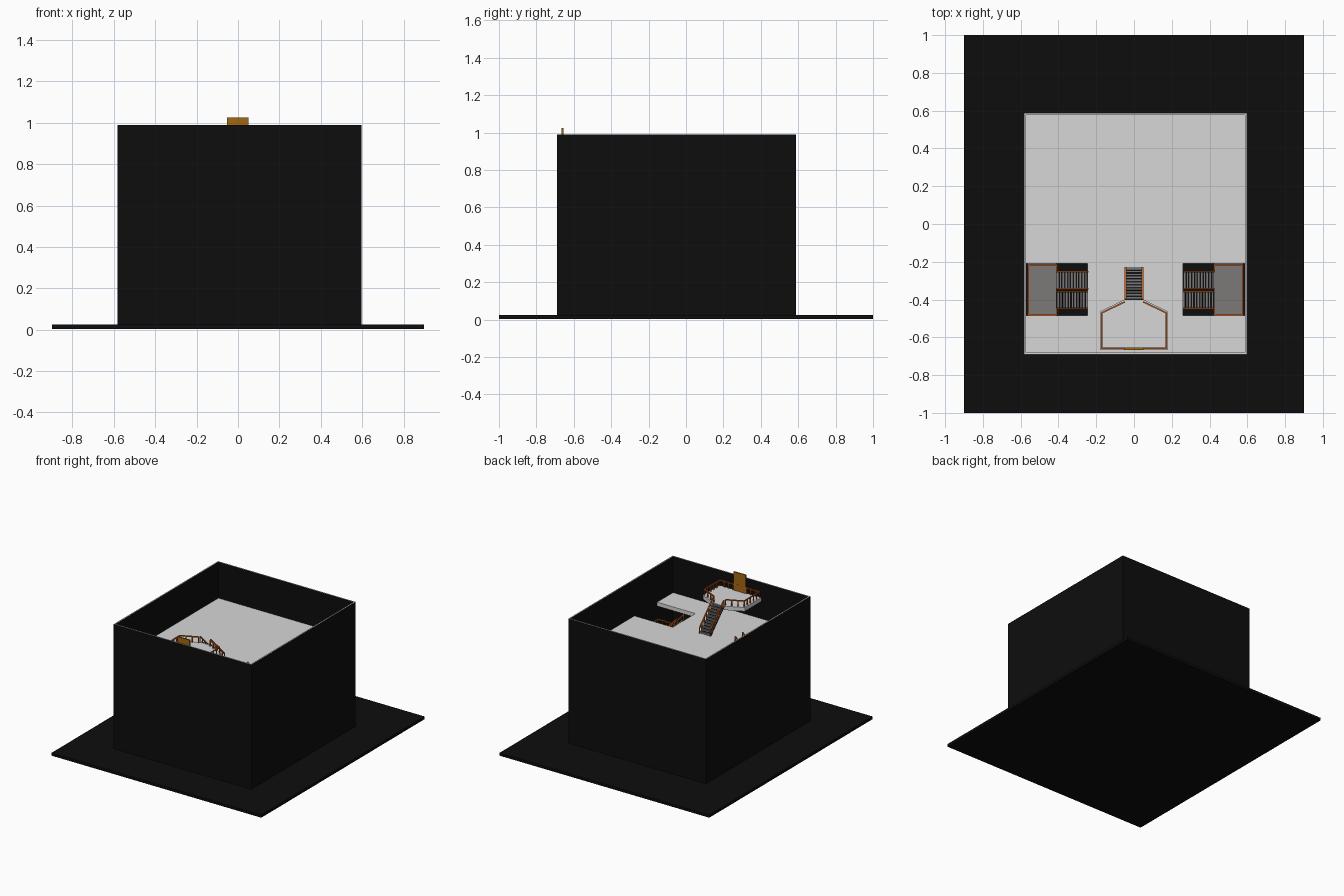
import bpy, bmesh
from mathutils import Vector, Matrix

if "Cube" in bpy.data.objects:
    bpy.data.objects.remove(bpy.data.objects["Cube"])


def material(name, rgb):
    m = bpy.data.materials.new(name)
    m.use_nodes = True
    m.diffuse_color = (*rgb, 1)
    m.node_tree.nodes["Principled BSDF"].inputs["Base Color"].default_value = (*rgb, 1)
    return m


BLACK = material("black", (0.004, 0.004, 0.004))
PALE = material("pale grey", (0.68, 0.68, 0.68))
STONE = material("stair grey", (0.2, 0.19, 0.19))
ORANGE = material("rail orange", (0.58, 0.12, 0.015))
BROWN = material("panel brown", (0.36, 0.14, 0.006))

CX = 0.007            # middle of the building
W = 0.59              # half width of the building
Y0, Y1 = -0.69, 0.588
RISE, RUN = 0.172, 0.165
RAIL_H = 0.045


def finish(name, bm, *mats):
    bmesh.ops.recalc_face_normals(bm, faces=bm.faces)
    me = bpy.data.meshes.new(name)
    bm.to_mesh(me)
    bm.free()
    for m in mats:
        me.materials.append(m)
    ob = bpy.data.objects.new(name, me)
    bpy.context.collection.objects.link(ob)
    return ob


def add_box(bm, lo, hi):
    lo, hi = Vector(lo), Vector(hi)
    mat = Matrix.Translation((lo + hi) / 2) @ Matrix.Diagonal((*(hi - lo), 1))
    bmesh.ops.create_cube(bm, size=1, matrix=mat)


def add_bar(bm, a, b, width, height):
    """Box whose long axis runs from a to b."""
    a, b = Vector(a), Vector(b)
    d = b - a
    rot = d.to_track_quat('Y', 'Z').to_matrix().to_4x4()
    mat = Matrix.Translation((a + b) / 2) @ rot @ Matrix.Diagonal((width, d.length, height, 1))
    bmesh.ops.create_cube(bm, size=1, matrix=mat)


def add_rail(bm, points, spacing=0.04):
    """Handrail and posts standing on a path."""
    up = Vector((0, 0, RAIL_H))
    for a, b in zip(points, points[1:]):
        a, b = Vector(a), Vector(b)
        add_bar(bm, a + up, b + up, 0.008, 0.008)
        n = max(1, round((b - a).length / spacing))
        for i in range(n + 1):
            p = a.lerp(b, i / n)
            add_box(bm, p - Vector((0.003, 0.003, 0.01)), p + up + Vector((0.003, 0.003, 0)))


def slab(name, outline, z0, z1, mat):
    bm = bmesh.new()
    f = bm.faces.new([bm.verts.new((x, y, z0)) for x, y in outline])
    ext = bmesh.ops.extrude_face_region(bm, geom=[f])["geom"]
    bmesh.ops.translate(bm, vec=(0, 0, z1 - z0),
                        verts=[v for v in ext if isinstance(v, bmesh.types.BMVert)])
    return finish(name, bm, mat)


def flight(name, low, high, width, steps=11):
    """Treads on a dark sloping board, with a handrail on each side."""
    low, high = Vector(low), Vector(high)
    flat = Vector((high.x - low.x, high.y - low.y, 0))
    side = flat.normalized().cross(Vector((0, 0, 1))) * width / 2
    step = (high - low) / steps
    treads, board, rails = bmesh.new(), bmesh.new(), bmesh.new()
    for i in range(steps):
        z = Vector((0, 0, low.z + step.z * (i + 1) - 0.006))
        a = low + step * i
        b = a + flat / steps * 0.8
        a.z = b.z = 0
        add_bar(treads, a + z, b + z, width, 0.012)
    drop = Vector((0, 0, 0.012))
    add_bar(board, low - drop, high - drop, width, 0.008)
    for s in (side, -side):
        add_rail(rails, [low + s, high + s])
    finish(name + "_treads", treads, STONE)
    finish(name + "_board", board, BLACK)
    finish(name + "_rails", rails, ORANGE)


# Ground plate
bm = bmesh.new()
add_box(bm, (-0.9, -1, 0.004), (0.9, 1, 0.025))
finish("ground_plate", bm, BLACK)

# Outer walls, open at the top with a pale rim
bm = bmesh.new()
T, TOP = 0.01, 0.99
x0, x1 = CX - W, CX + W
add_box(bm, (x0, Y0, 0.02), (x1, Y0 + T, TOP))
add_box(bm, (x0, Y1 - T, 0.02), (x1, Y1, TOP))
add_box(bm, (x0, Y0 + T, 0.02), (x0 + T, Y1 - T, TOP))
add_box(bm, (x1 - T, Y0 + T, 0.02), (x1, Y1 - T, TOP))
walls = finish("outer_walls", bm, BLACK, PALE)
for p in walls.data.polygons:
    p.material_index = int(p.normal.z > 0.9)

# Storey floors with a stairwell cut into each side
NOTCH_IN, NOTCH_F, NOTCH_B = 0.252, -0.485, -0.208
e = W - T
half = [(e, Y0 + T), (e, NOTCH_F), (NOTCH_IN, NOTCH_F),
        (NOTCH_IN, NOTCH_B), (e, NOTCH_B), (e, Y1 - T)]
outline = [(CX + x, y) for x, y in half] + [(CX - x, y) for x, y in reversed(half)]
FLOORS = [0.022, 0.366, 0.71]
for label, z in zip(("middle", "upper"), FLOORS[1:]):
    slab(label + "_floor", outline, z - 0.03, z, PALE)

# Side stairs: two flights and a landing per storey on each side
for s, tag in ((1, "left"), (-1, "right")):
    inner, outer, end = (CX + s * d for d in (NOTCH_IN, NOTCH_IN + RUN, 0.572))
    for storey, z in zip(("lower", "upper"), FLOORS):
        name = f"{tag}_{storey}"
        mid = z + RISE
        flight(name + "_first_flight", (inner, -0.402, z), (outer, -0.402, mid), 0.088)
        flight(name + "_second_flight", (outer, -0.298, mid), (inner, -0.298, mid + RISE), 0.088)
        bm = bmesh.new()
        add_box(bm, (min(outer, end), NOTCH_F, mid - 0.02), (max(outer, end), NOTCH_B, mid))
        finish(name + "_landing", bm, STONE)
        bm = bmesh.new()
        edge = end - s * 0.004
        add_rail(bm, [(outer, -0.254, mid), (outer, -0.216, mid), (edge, -0.216, mid),
                      (edge, -0.48, mid), (outer, -0.48, mid), (outer, -0.446, mid)])
        finish(name + "_landing_rail", bm, ORANGE)

# Raised platform with its rail, stair and panel
DECK = FLOORS[2] + RISE
half = [(0.18, -0.667), (0.18, -0.463), (0.05, -0.4)]
slab("platform", half + [(-x, y) for x, y in reversed(half)], DECK - 0.03, DECK, PALE)

bm = bmesh.new()
half = [(0.05, -0.413), (0.17, -0.47), (0.17, -0.658)]
path = half + [(-x, y) for x, y in reversed(half)]
add_rail(bm, [(x, y, DECK) for x, y in path])
finish("platform_rail", bm, ORANGE)

flight("platform_stair", (0, -0.23, FLOORS[2]), (0, -0.4, DECK), 0.09)

bm = bmesh.new()
add_box(bm, (-0.052, -0.666, DECK), (0.05, -0.655, 1.025))
finish("front_panel", bm, BROWN)
